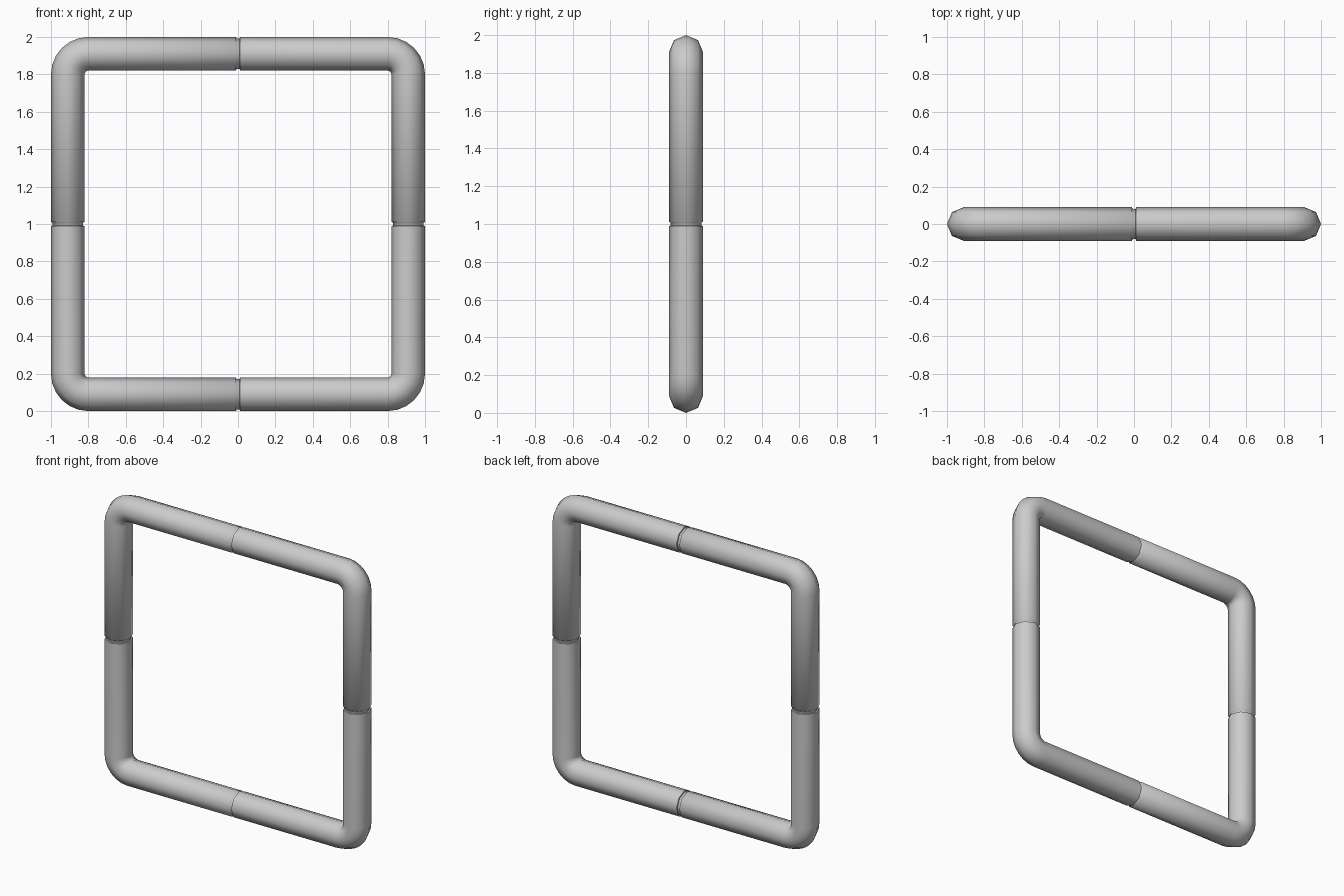
import bpy, bmesh
from math import sin, cos, pi, radians
from mathutils import Vector

if "Cube" in bpy.data.objects:
    bpy.data.objects.remove(bpy.data.objects["Cube"])

SIDES = 8        # tube cross-section
R = 0.09         # tube radius
GROOVE_R = 0.081 # radius inside the joint grooves
MID = 0.91       # centre line distance from the frame centre
BEND = 0.11      # centre line radius of the corner bends
STEPS = 6        # segments per bend

# Groove profile along the travel direction: one steep wall, one sloped wall
GROOVE = [(-0.010, R), (-0.009, GROOVE_R), (0.006, GROOVE_R), (0.012, R)]

# Stations round the frame: centre point, outward direction, radius
stations = []
for side in range(4):
    a = side * pi / 2
    out = Vector((cos(a), 0, sin(a)))
    travel = Vector((-sin(a), 0, cos(a)))
    profile = GROOVE if side < 2 else [(-t, r) for t, r in reversed(GROOVE)]
    for t, r in profile:
        stations.append((out * MID + travel * t, out, r))
    centre = (out + travel) * (MID - BEND)
    for i in range(STEPS + 1):
        b = a + i / STEPS * pi / 2
        d = Vector((cos(b), 0, sin(b)))
        stations.append((centre + d * BEND, d, R))

# Sweep the octagon round the closed path
bm = bmesh.new()
rings = []
for p, d, r in stations:
    ring = []
    for k in range(SIDES):
        c = 2 * pi * k / SIDES
        ring.append(bm.verts.new(p + d * r * cos(c) + Vector((0, r * sin(c), 1))))
    rings.append(ring)
for i, ring in enumerate(rings):
    nxt = rings[(i + 1) % len(rings)]
    for k in range(SIDES):
        j = (k + 1) % SIDES
        bm.faces.new((ring[k], ring[j], nxt[j], nxt[k]))
bmesh.ops.recalc_face_normals(bm, faces=bm.faces)

mesh = bpy.data.meshes.new("square_tube_frame")
bm.to_mesh(mesh)
bm.free()
frame = bpy.data.objects.new("square_tube_frame", mesh)
bpy.context.collection.objects.link(frame)
bpy.context.view_layer.objects.active = frame
frame.select_set(True)
bpy.ops.object.shade_smooth_by_angle(angle=radians(58))
